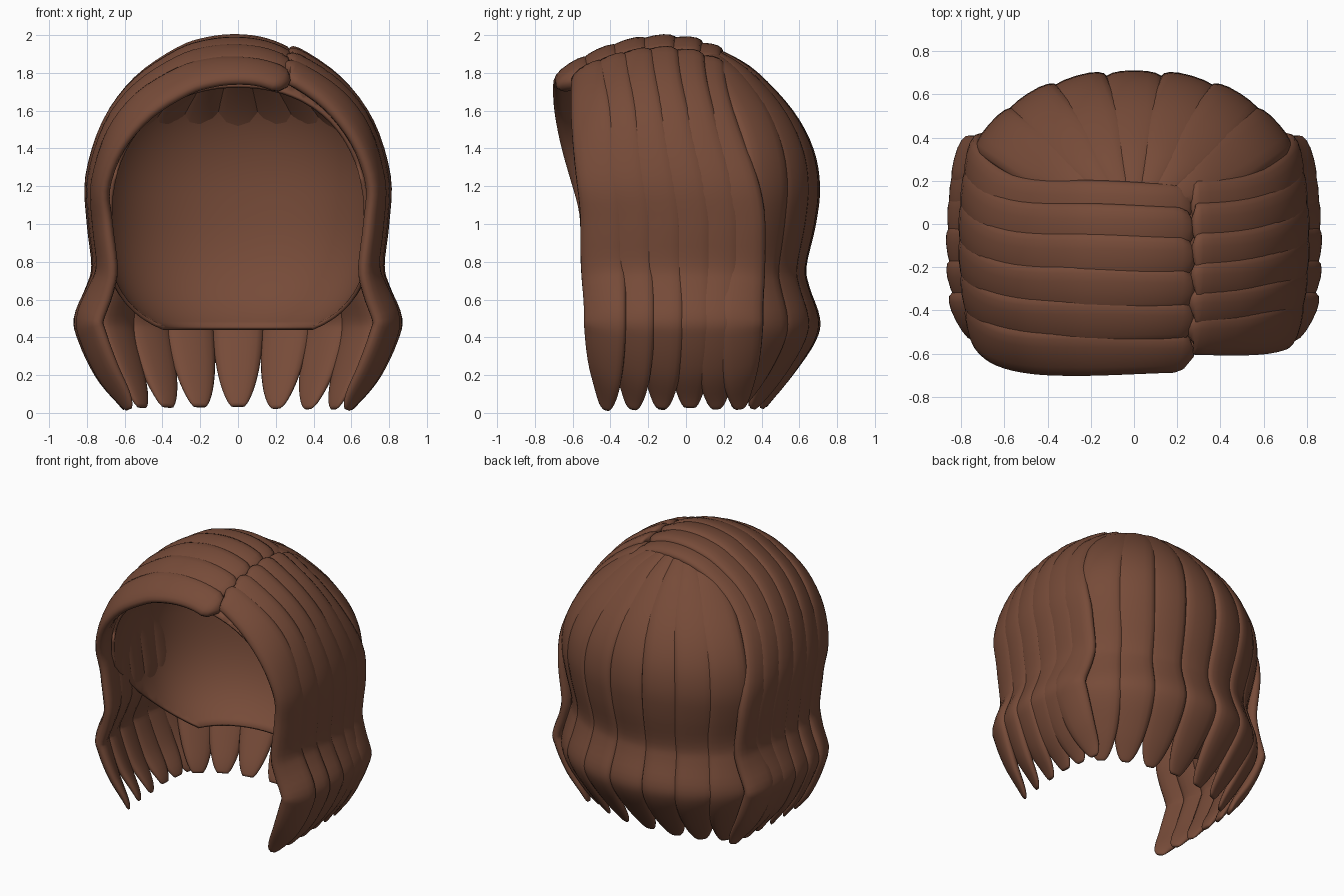
import bpy, bmesh, math, random
from mathutils import Vector, Matrix

random.seed(4)
cube = bpy.data.objects.get("Cube")
if cube:
    bpy.data.objects.remove(cube)

brown = bpy.data.materials.new("warm brown hair")
brown.use_nodes = True
COLOUR = (0.182, 0.07, 0.04, 1)
brown.diffuse_color = COLOUR
brown.node_tree.nodes["Principled BSDF"].inputs["Base Color"].default_value = COLOUR

# Outer silhouettes: (sideways distance, height) from parting to tip
SIDE = [(0, 2), (.16, 1.985), (.32, 1.93), (.55, 1.77), (.72, 1.54), (.81, 1.25),
        (.80, 1), (.775, .78), (.80, .67), (.865, .5), (.84, .38), (.76, .2), (.67, .06), (.64, 0)]
BACK = [(.1, 1.965), (.3, 1.92), (.54, 1.8), (.8, 1.6), (.95, 1.4), (1, 1.2),
        (.97, 1), (.9, .78), (.92, .67), (1, .5), (.97, .38), (.82, .2), (.69, .06), (.64, 0)]
HALF_THICK = .045


def smooth(t):
    t = max(0, min(1, t))
    return t * t * (3 - 2 * t)


def spline(points, steps=4):
    """Catmull-Rom through the points."""
    pts = [Vector(p) for p in points]
    pts = [2 * pts[0] - pts[1]] + pts + [2 * pts[-1] - pts[-2]]
    out = []
    for i in range(1, len(pts) - 2):
        a, b, c, d = pts[i - 1:i + 3]
        for k in range(steps):
            t = k / steps
            out.append(.5 * (2 * b + (c - a) * t + (2 * a - 5 * b + 4 * c - d) * t * t
                             + (3 * b - a - 3 * c + d) * t ** 3))
    return out + [pts[-2]]


def add_object(name, bm):
    bmesh.ops.recalc_face_normals(bm, faces=bm.faces)
    mesh = bpy.data.meshes.new(name)
    bm.to_mesh(mesh)
    bm.free()
    mesh.materials.append(brown)
    mesh.polygons.foreach_set("use_smooth", [True] * len(mesh.polygons))
    ob = bpy.data.objects.new(name, mesh)
    bpy.context.collection.objects.link(ob)
    return ob


def strand(name, path, normals, half_width, twist, start):
    """Flat rounded lock swept along a path, with a rounded tip."""
    bm = bmesh.new()
    rings, count, sides = [], len(path), 16
    length = 0
    for i, p in enumerate(path):
        if i:
            length += (p - path[i - 1]).length
        tan = (path[min(i + 1, count - 1)] - path[max(i - 1, 0)]).normalized()
        across = tan.cross(normals[i]).normalized()
        across = Matrix.Rotation(twist, 3, tan) @ across
        out = across.cross(tan)
        root = start + (1 - start) * smooth(length / .6)
        root *= math.sqrt(min(1, .05 + length / .06))
        tip = math.sqrt(max(.004, 1 - (1 - min(1, (p.z + .005) / .5)) ** 2))
        w = half_width * root * tip
        h = HALF_THICK * min(1, .3 + root) * max(.1, tip)
        centre = p - out * HALF_THICK
        ring = []
        for k in range(sides):
            a = math.tau * k / sides
            c, s = math.cos(a), math.sin(a)
            c = math.copysign(abs(c) ** .85, c)
            s = math.copysign(abs(s) ** .9, s)
            ring.append(bm.verts.new(centre + across * w * c + out * h * s))
        rings.append(ring)
    for r, q in zip(rings, rings[1:]):
        for k in range(sides):
            n = (k + 1) % sides
            bm.faces.new((r[k], r[n], q[n], q[k]))
    bm.faces.new(rings[0])
    bm.faces.new(rings[-1])
    return add_object(name, bm)


def side_strand(name, side, y_top, y_low, start_x):
    """Lock draped from the parting across the crown and down one side."""
    over = side < 0
    crest = 2 - (.6 if y_top < -.12 else 1) * (y_top + .12) ** 2
    head = [(-start_x, 1.92), (-start_x / 2, 1.98)] if over else [(start_x, 1.915)]
    profile = head + [p for p in SIDE if over or p[0] > start_x]
    lift = random.uniform(0, .015)
    narrow = 1 - .3 * (y_low + .05) ** 2
    path, normals = [], []
    for d, z in spline(profile):
        y = y_low + (y_top - y_low) * smooth((z - .98) / .92)
        if z > 1:
            z = 1 + (z - 1) * (crest - 1)
        z += lift * (1 - smooth(z / .4))
        p = Vector((side * d * narrow, y, z))
        # locks lie flat along the cheek, turning inward at crown and flare
        turn_in = .35 + .45 * smooth((z - 1.2) / .5) + .5 * smooth((.85 - z) / .35)
        path.append(p)
        normals.append(Vector((p.x, y * turn_in, max(0, z - 1))))
    strand(name, path, normals, .125, side * .05, .85)


def back_strand(name, angle):
    """Lock fanning from the crown down the back."""
    c, s = math.cos(angle), math.sin(angle)
    reach_x = math.copysign(abs(c) ** .88, c) * .83
    reach_y = s ** .9 * .71
    lift = random.uniform(0, .015)
    path, normals = [], []
    for r, z in spline(BACK):
        low = lift * (1 - smooth(z / .4))
        # tips fall straighter sideways than they tuck forward
        spread = r + (1 - r) * .45 * (1 - smooth((z - .6) / .5))
        path.append(Vector((reach_x * spread, reach_y * r, z + low)))
        normals.append(Vector((reach_x, reach_y * 1.2, max(0, z - 1) * 1.1)))
    turn = 0 if abs(c) < .05 else math.copysign(.03, -c)
    strand(name, path, normals, .137, turn, .35)


# Side locks, swept from an off-centre parting
LOWS = (-.45, -.3, -.14, .02, .17, .3)
RIGHT_TOPS = (-.62, -.47, -.32, -.17, -.03, .08)
LEFT_TOPS = (-.53, -.41, -.28, -.15, -.01, .1)
for i, low in enumerate(LOWS):
    side_strand(f"right_lock_{i + 1}", -1, RIGHT_TOPS[i], low, .3)
    side_strand(f"left_lock_{i + 1}", 1, LEFT_TOPS[i], low, .25)

# Back locks
for i, degrees in enumerate((38, 56.5, 74, 90, 106, 123.5, 142)):
    back_strand(f"back_lock_{i + 1}", math.radians(degrees))

# Inner cap: egg shape, cut open at the face, jaw and nape
bm = bmesh.new()
bmesh.ops.create_uvsphere(bm, u_segments=64, v_segments=40, radius=1)
for v in bm.verts:
    x, y, z = v.co
    r = math.hypot(x, y)
    if r > 1e-4:
        target = max(0, 1 - abs(z) ** (2.1 if z > 0 else 2.6)) ** .46
        x, y = x / r * target, y / r * target
    v.co = (math.copysign(abs(x) ** .93, x) * .75, y * (.6 if y > 0 else 1.1), 1.15 + z * (.765 if z > 0 else .8))
    if v.co.y < 0 and v.co.z > 1.15:
        v.co.z -= .18 * v.co.y ** 2
CUTS = (((0, 0, .44), (0, 0, -1)),
        ((0, .12, .44), (0, -.72, -.695)),
        ((0, -.45, 1.03), (0, -.97, -.22)))
for point, normal in CUTS:
    bmesh.ops.bisect_plane(bm, geom=bm.verts[:] + bm.edges[:] + bm.faces[:], plane_co=point,
                           plane_no=normal, clear_outer=True)
cap = add_object("inner_cap", bm)
shell = cap.modifiers.new("thickness", "SOLIDIFY")
shell.thickness = .02
